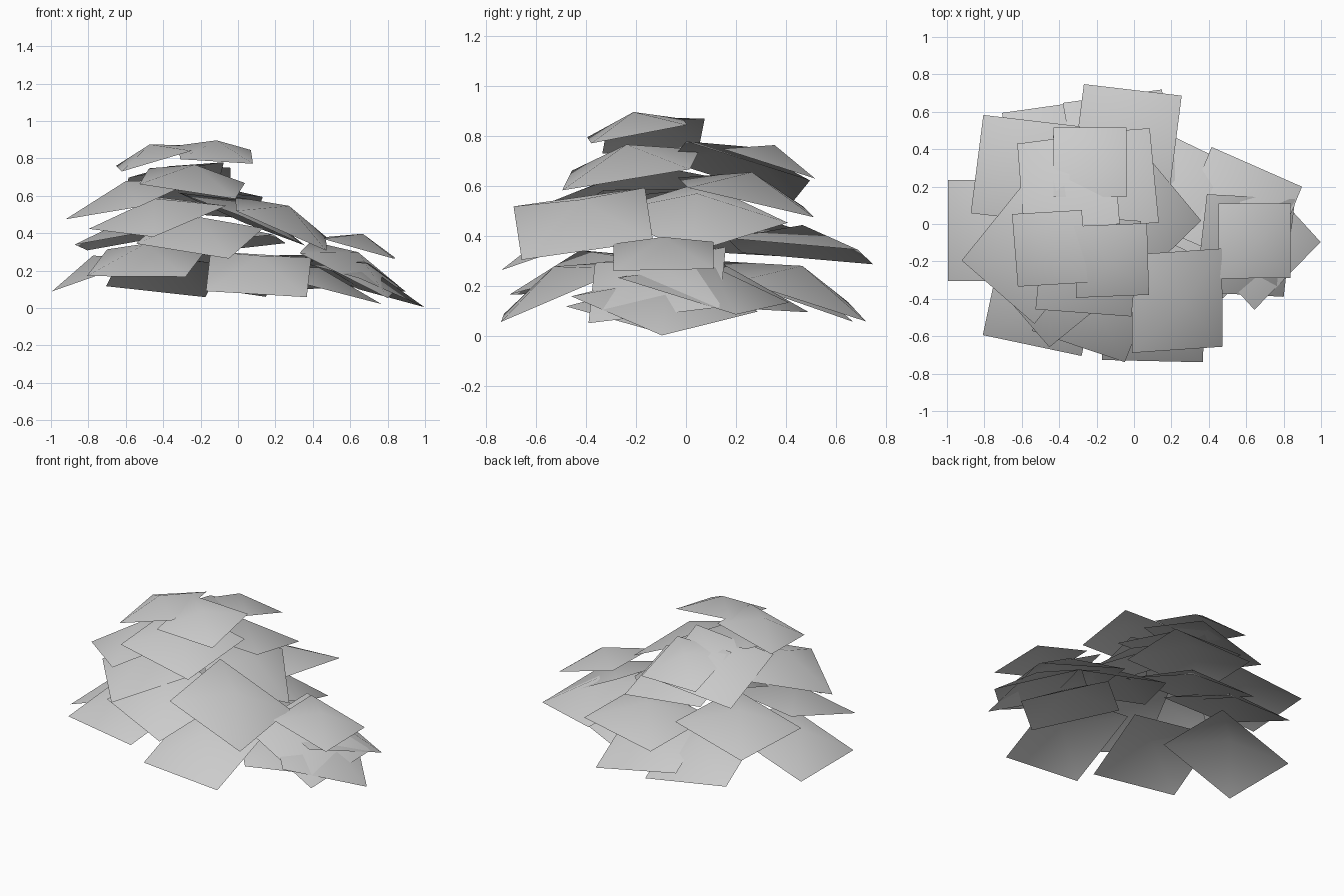
import bpy
import math
from mathutils import Matrix, Vector

default_cube = bpy.data.objects.get("Cube")
if default_cube:
    bpy.data.objects.remove(default_cube, do_unlink=True)

# One plain grey for all foliage
grey = bpy.data.materials.new("foliage grey")
grey.use_nodes = True
colour = (0.6, 0.6, 0.6, 1)
grey.diffuse_color = colour
grey.node_tree.nodes["Principled BSDF"].inputs["Base Color"].default_value = colour


def leaf_card(name, side, x, y, z, yaw, slope_x, slope_y):
    """Square leaf card with a raised middle, turned by yaw and tilted to the given slopes."""
    half = side / 2
    corners = [(-half, -half, 0), (half, -half, 0), (half, half, 0), (-half, half, 0)]
    apex = (0, 0, side * 0.2)
    faces = [(i, (i + 1) % 4, 4) for i in range(4)]
    mesh = bpy.data.meshes.new(name)
    mesh.from_pydata(corners + [apex], [], faces)
    normal = Vector((-slope_x, -slope_y, 1)).normalized()
    tilt = Vector((0, 0, 1)).rotation_difference(normal).to_matrix().to_4x4()
    turn = Matrix.Rotation(math.radians(yaw), 4, "Z")
    mesh.transform(Matrix.Translation((x, y, z)) @ tilt @ turn)
    mesh.materials.append(grey)
    for face in mesh.polygons:
        face.use_smooth = True
    card = bpy.data.objects.new(name, mesh)
    bpy.context.collection.objects.link(card)


def leaf_tier(name, side, cards):
    for number, card in enumerate(cards, start=1):
        leaf_card(f"{name}_{number}", side, *card)


# Each card: centre x, y, z, yaw in degrees, slope along x, slope along y
# Small cards capping the mound
leaf_tier("crown_leaf", 0.39, [
    (-.12, -.195, .82, 2, -.07, .19),
    (-.45, -.13, .8, 4, .29, .1),
    (-.235, .33, .69, 0, 0, -.32),
])

# Large cards below the crown
leaf_tier("upper_leaf", 0.52, [
    (-.35, .215, .66, 6, .2, -.3),
    (-.15, .24, .555, 5, -.06, -.24),
    (-.245, -.22, .665, -5, -.14, .18),
    (-.57, -.17, .58, -40, .29, .14),
    (.02, .04, .475, 42, -.42, -.04),
])

# Cards around the middle
leaf_tier("middle_leaf", 0.53, [
    (-.205, -.42, .385, -20, -.04, .36),
    (-.43, -.3, .485, 40, .2, .28),
    (.23, -.41, .45, 2, -.45, .14),
    (-.04, .455, .34, -7, .1, -.1),
    (-.58, .29, .37, -7, .17, -.08),
])

# Drooping cards around the bottom
leaf_tier("skirt_leaf", 0.54, [
    (-.395, .38, .175, 9, -.06, -.36),
    (-.07, .43, .18, 9, -.1, -.34),
    (-.74, -.035, .178, 0, .35, 0),
    (-.49, -.395, .24, -12, .05, .27),
    (.11, -.485, .18, -2, -.05, .43),
    (.29, .14, .175, -26, -.1, -.26),
])

# Low clump on the left side
leaf_tier("side_clump_leaf", 0.53, [
    (.56, .07, .185, -23, -.2, -.23),
    (.645, -.085, .13, 44, -.36, -.08),
    (.595, -.115, .205, -5, -.5, .18),
    (.405, -.105, .115, 42, -.26, 0),
])
leaf_tier("side_clump_cap", 0.4, [(.645, -.09, .32, 0, -.28, .02)])
